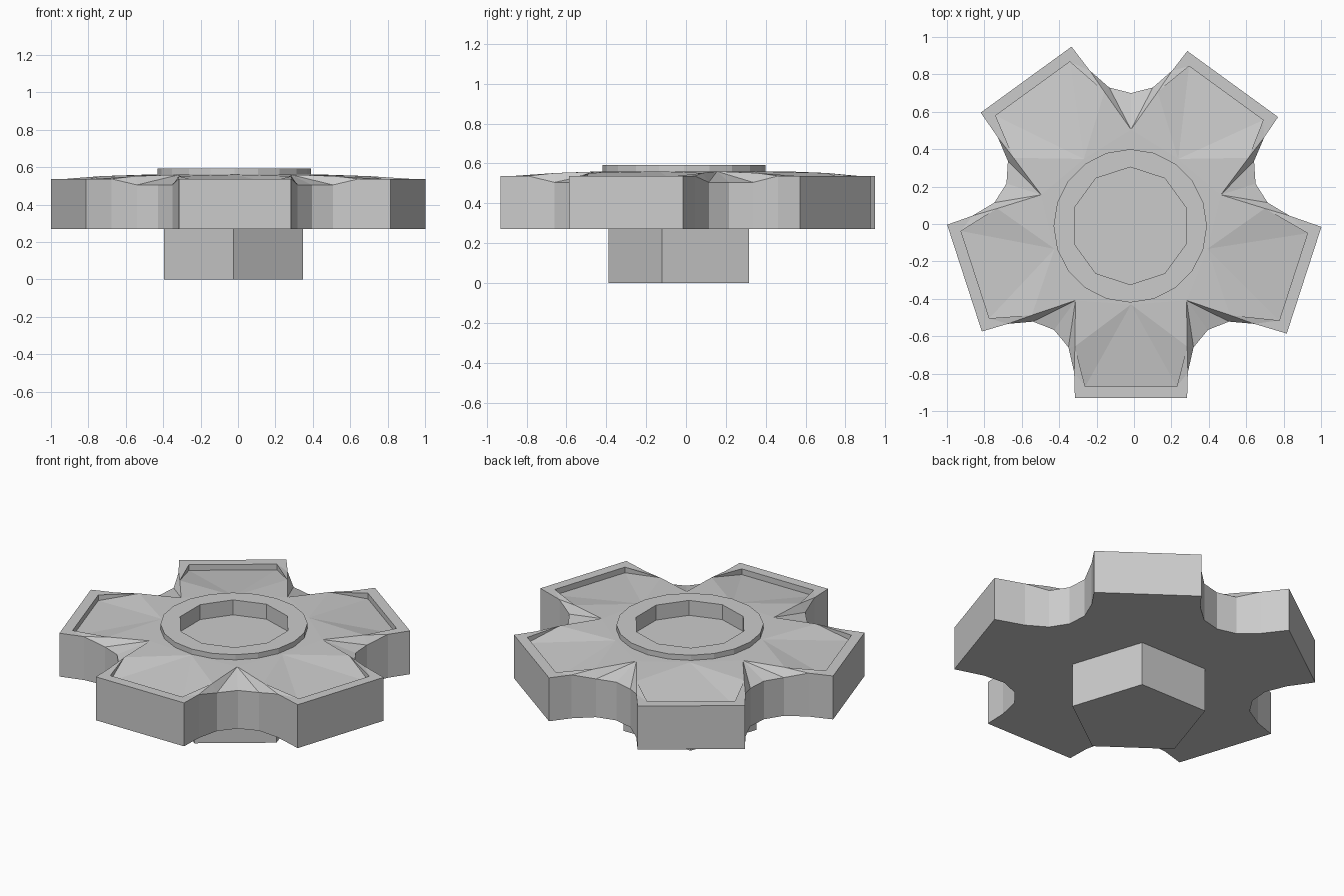
import bpy, bmesh
from math import radians, sin, cos
from mathutils import Vector, Matrix

cube = bpy.data.objects.get("Cube")
if cube:
    bpy.data.objects.remove(cube, do_unlink=True)

metal = bpy.data.materials.new("grey metal")
metal.use_nodes = True
GREY = (0.6, 0.6, 0.6, 1)
metal.diffuse_color = GREY
metal.node_tree.nodes["Principled BSDF"].inputs["Base Color"].default_value = GREY


def finish(bm, name):
    bmesh.ops.recalc_face_normals(bm, faces=bm.faces)
    mesh = bpy.data.meshes.new(name)
    bm.to_mesh(mesh)
    bm.free()
    mesh.materials.append(metal)
    obj = bpy.data.objects.new(name, mesh)
    bpy.context.collection.objects.link(obj)
    return obj


def circle(bm, n, r, z, center, start=-90):
    return [bm.verts.new((center[0] + r * cos(radians(start + 360 * i / n)),
                          center[1] + r * sin(radians(start + 360 * i / n)), z))
            for i in range(n)]


def bridge(bm, a, b):
    for i in range(len(a)):
        j = (i + 1) % len(a)
        bm.faces.new((a[i], a[j], b[j], b[i]))


BASE, RIM, FLOOR, HUB, NOTCH = 0.27, 0.537, 0.502, 0.56, 0.505
CENTER = (-0.016, 0)
ARM_REACH = (0.93, 0.973, 0.925, 0.954, 0.936)

# Five-armed wheel body
bm = bmesh.new()


def polar(angle, along, across, z):
    p = Matrix.Rotation(radians(angle), 2) @ Vector((along, across))
    return bm.verts.new((p.x + CENTER[0], p.y + CENTER[1], z))


arms, notches = [], []
for k, reach in enumerate(ARM_REACH):
    a = -90 + 72 * k
    arm = {"hub": polar(a, 0.43, 0, HUB)}
    for s in (-1, 1):
        arm[s] = {
            "corner": polar(a, reach, s * 0.3, RIM),
            "lip": polar(a, reach - 0.06, s * 0.245, RIM),
            "pocket": polar(a, reach - 0.06, s * 0.245, FLOOR),
            "fade": polar(a, 0.655, s * 0.30, 0.552),
        }
    arms.append(arm)
    n = a + 36
    notches.append({
        "apex": polar(n, 0.505, 0, HUB),
        "edge": [polar(n, r, t, z) for r, t, z in
                 ((0.82, -0.22, RIM), (0.73, -0.117, NOTCH), (0.70, 0, NOTCH),
                  (0.73, 0.117, NOTCH), (0.82, 0.22, RIM))]})

outline, inner = [], []
for k, arm in enumerate(arms):
    hub, low, high = arm["hub"], arm[-1], arm[1]
    # Raised end rim, pocket wall and pocket floor
    bm.faces.new((low["corner"], high["corner"], high["lip"], low["lip"]))
    bm.faces.new((low["lip"], high["lip"], high["pocket"], low["pocket"]))
    bm.faces.new((hub, low["pocket"], high["pocket"]))
    for s, notch in ((-1, notches[k - 1]), (1, notches[k])):
        side, apex = arm[s], notch["apex"]
        near, slope, mid = notch["edge"][:3] if s == 1 else notch["edge"][:1:-1]
        for names in (
                (side["corner"], near, side["lip"]),
                (near, side["fade"], side["lip"]),
                (side["lip"], side["fade"], side["pocket"]),
                (hub, side["pocket"], side["fade"]),
                (hub, side["fade"], apex),
                (near, slope, side["fade"]),
                (slope, apex, side["fade"]),
                (slope, mid, apex)):
            bm.faces.new(names)
    outline += [low["corner"], high["corner"]] + notches[k]["edge"]
    inner += [hub, notches[k]["apex"]]

# Flat hub top, side walls and underside
bridge(bm, inner, circle(bm, 10, 0.36, HUB, CENTER))
bottom = [bm.verts.new((v.co.x, v.co.y, BASE)) for v in outline]
bridge(bm, bottom, outline)
bm.faces.new(bottom)
finish(bm, "wheel_body")

# Hub collar with ten-sided socket
bm = bmesh.new()
c = (-0.02, -0.01)
skirt = circle(bm, 20, 0.41, HUB - 0.01, c)
top = circle(bm, 20, 0.41, 0.592, c)
mouth = circle(bm, 10, 0.314, 0.592, c)
well = circle(bm, 10, 0.314, 0.5, c)
bridge(bm, skirt, top)
for i in range(10):
    j = (i + 1) % 10
    bm.faces.new((top[2 * i], top[2 * i + 1], top[2 * j], mouth[j], mouth[i]))
bridge(bm, mouth, well)
bm.faces.new(well)
finish(bm, "hub_collar")

# Five-sided stem
bm = bmesh.new()
foot = circle(bm, 5, 0.39, 0, (-0.024, 0))
head = circle(bm, 5, 0.39, BASE + 0.01, (-0.024, 0))
bridge(bm, foot, head)
bm.faces.new(foot)
bm.faces.new(head)
finish(bm, "stem")
